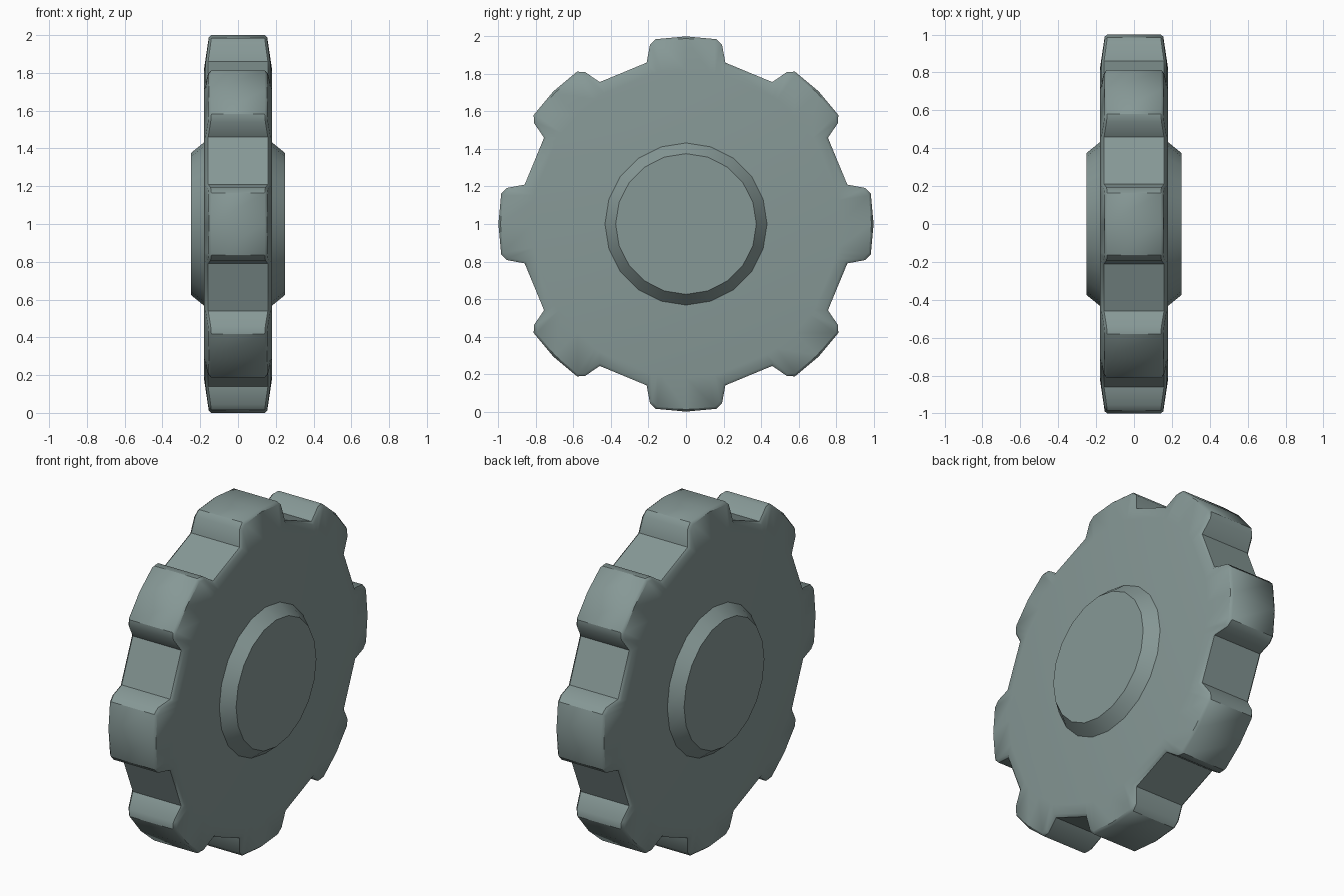
import bpy, bmesh, math

if "Cube" in bpy.data.objects:
    bpy.data.objects.remove(bpy.data.objects["Cube"])

mat = bpy.data.materials.new("grey green")
mat.diffuse_color = (0.24, 0.315, 0.305, 1)
mat.use_nodes = True
mat.node_tree.nodes["Principled BSDF"].inputs["Base Color"].default_value = mat.diffuse_color


def loft(name, rings, angle):
    """Skin a list of closed rings of (x, y, z) points and cap both ends."""
    bm = bmesh.new()
    rows = [[bm.verts.new(p) for p in ring] for ring in rings]
    n = len(rows[0])
    for a, b in zip(rows, rows[1:]):
        for i in range(n):
            j = (i + 1) % n
            bm.faces.new((a[i], a[j], b[j], b[i]))
    bm.faces.new(rows[0])
    bm.faces.new(rows[-1])
    bmesh.ops.recalc_face_normals(bm, faces=bm.faces)
    me = bpy.data.meshes.new(name)
    bm.to_mesh(me)
    bm.free()
    me.materials.append(mat)
    ob = bpy.data.objects.new(name, me)
    bpy.context.collection.objects.link(ob)
    bpy.context.view_layer.objects.active = ob
    ob.select_set(True)
    bpy.ops.object.shade_smooth_by_angle(angle=math.radians(angle))
    ob.select_set(False)
    return ob


# Gear body: tooth half outline as (sideways, outward), repeated eight times
half = [(0.21, 0.86), (0.192, 0.955), (0.163, 0.985)]
tooth = [(-s, r) for s, r in half] + [(0, 1.0)] + [(s, r) for s, r in reversed(half)]


def outline(inset):
    pts = []
    for k in range(8):
        a = k * math.pi / 4
        for s, r in tooth:
            s -= math.copysign(inset, s) if s else 0
            r -= inset
            pts.append((s * math.cos(a) + r * math.sin(a),
                        r * math.cos(a) - s * math.sin(a)))
    return pts


def thickness(y, z):
    return 0.18 - max(0, math.hypot(y, z) - 0.82) * 0.15


def side_rings(sign):
    wall = [(sign * (thickness(y, z) - 0.012), y, z + 1) for y, z in outline(0)]
    cap = [(sign * thickness(y, z), y, z + 1) for y, z in outline(0.011)]
    inner = []
    for y, z in outline(0.011):
        f = 0.82 / math.hypot(y, z)
        inner.append((sign * 0.18, y * f, z * f + 1))
    return [inner, cap, wall]


loft("gear_body", side_rings(-1) + side_rings(1)[::-1], 40)


# Hub: bevelled boss showing on both sides
def circle(x, r, n=20):
    return [(x, r * math.sin(i * math.tau / n), 1 + r * math.cos(i * math.tau / n))
            for i in range(n)]


loft("hub", [circle(-0.25, 0.375), circle(-0.18, 0.432),
             circle(0.18, 0.432), circle(0.25, 0.375)], 30)
